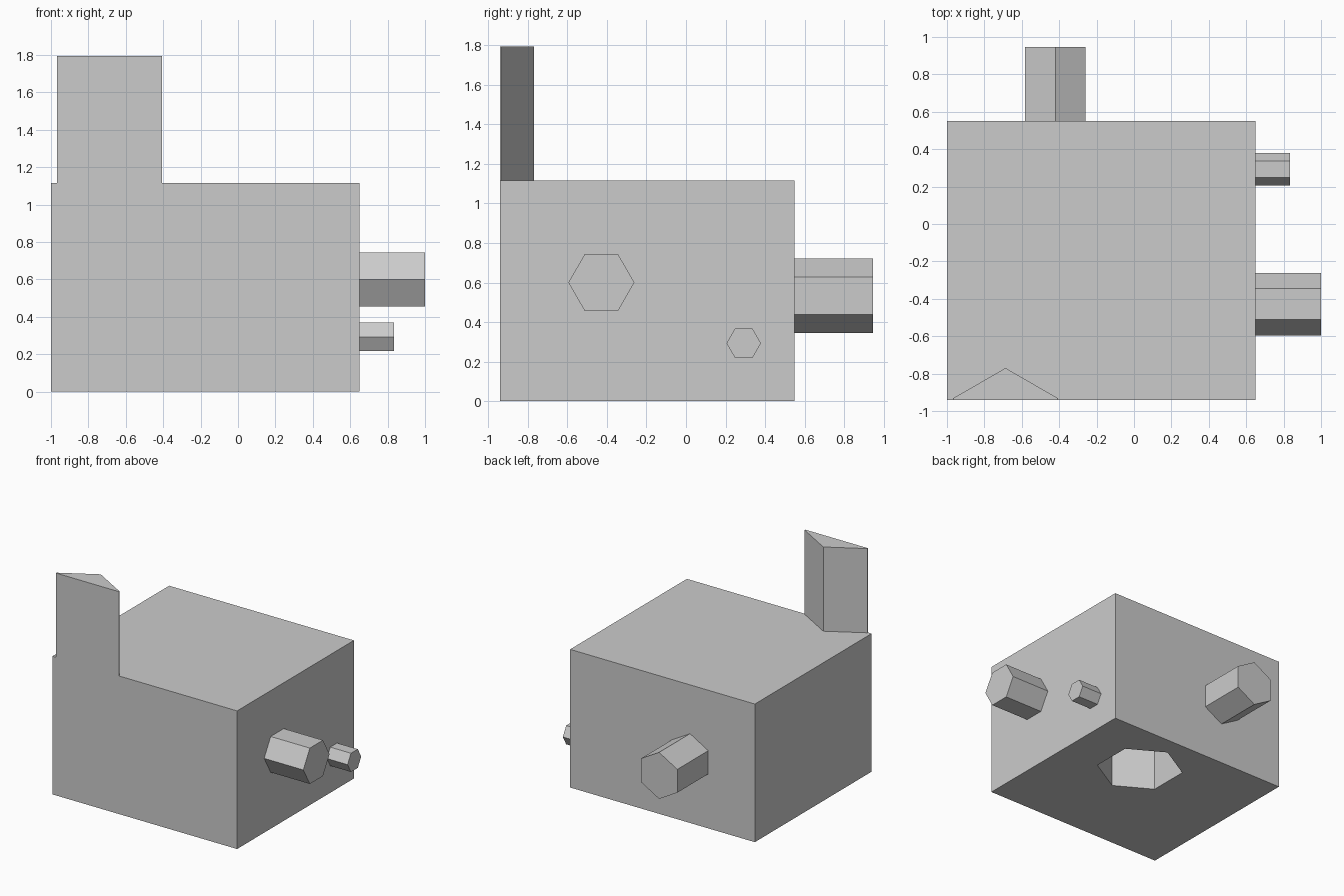
import bpy, bmesh, math
from mathutils import Matrix, Vector

default = bpy.data.objects.get("Cube")
if default:
    bpy.data.objects.remove(default, do_unlink=True)

grey = bpy.data.materials.new("light_grey")
grey.use_nodes = True
grey.diffuse_color = (0.6, 0.6, 0.6, 1)
grey.node_tree.nodes["Principled BSDF"].inputs["Base Color"].default_value = (0.6, 0.6, 0.6, 1)

# Matrices that map a profile's (u, v, depth) onto each extrusion axis
ALONG_Z = Matrix.Identity(3)
ALONG_X = Matrix(((0, 0, 1), (1, 0, 0), (0, 1, 0)))
ALONG_Y = Matrix(((1, 0, 0), (0, 0, 1), (0, 1, 0)))


def hexagon(u, v, radius, turn=0):
    """Regular hexagon profile; turn = 30 puts a corner on the v axis."""
    angles = [math.radians(turn + 60 * i) for i in range(6)]
    return [(u + radius * math.cos(a), v + radius * math.sin(a)) for a in angles]


def prism(name, profile, axis, start, end, base=True):
    """Extrude a profile along an axis, optionally leaving the joined base open."""
    bm = bmesh.new()
    face = bm.faces.new([bm.verts.new(axis @ Vector((u, v, start))) for u, v in profile])
    new = bmesh.ops.extrude_face_region(bm, geom=[face], use_keep_orig=True)["geom"]
    shift = axis @ Vector((0, 0, end - start))
    bmesh.ops.translate(bm, vec=shift, verts=[g for g in new if isinstance(g, bmesh.types.BMVert)])
    bmesh.ops.recalc_face_normals(bm, faces=bm.faces)
    if not base:
        bmesh.ops.delete(bm, geom=[face], context='FACES_ONLY')
    mesh = bpy.data.meshes.new(name)
    bm.to_mesh(mesh)
    bm.free()
    mesh.materials.append(grey)
    obj = bpy.data.objects.new(name, mesh)
    bpy.context.collection.objects.link(obj)
    return obj


LEFT, RIGHT, FRONT, BACK, TOP = -1.0, 0.65, -0.94, 0.55, 1.115

# Main block
block = prism("block", [(LEFT, FRONT), (RIGHT, FRONT), (RIGHT, BACK), (LEFT, BACK)], ALONG_Z, 0, TOP)

# Blind hexagonal pocket in the underside
cutter = prism("pocket_cutter", hexagon(0, 0.07, 0.333, 30), ALONG_Z, -0.2, 0.6)
cutter.hide_render = True
cutter.hide_viewport = True
cut = block.modifiers.new("pocket", 'BOOLEAN')
cut.operation = 'DIFFERENCE'
cut.solver = 'EXACT'
cut.object = cutter

# Hexagonal pegs on the side and back
prism("large_side_peg", hexagon(-0.428, 0.6, 0.167), ALONG_X, RIGHT, 1.0, base=False)
prism("small_side_peg", hexagon(0.292, 0.293, 0.087), ALONG_X, RIGHT, 0.835, base=False)
prism("back_peg", hexagon(-0.421, 0.533, 0.188, 30), ALONG_Y, BACK, 0.945, base=False)

# Upright post: a hexagon trimmed flush with the front of the block
outline = [p for p in hexagon(-0.687, -1.095, 0.325, 30) if p[1] > FRONT]
post_profile = [(outline[0][0], FRONT)] + outline + [(outline[-1][0], FRONT)]
prism("upright_post", post_profile, ALONG_Z, TOP, 1.795, base=False)
